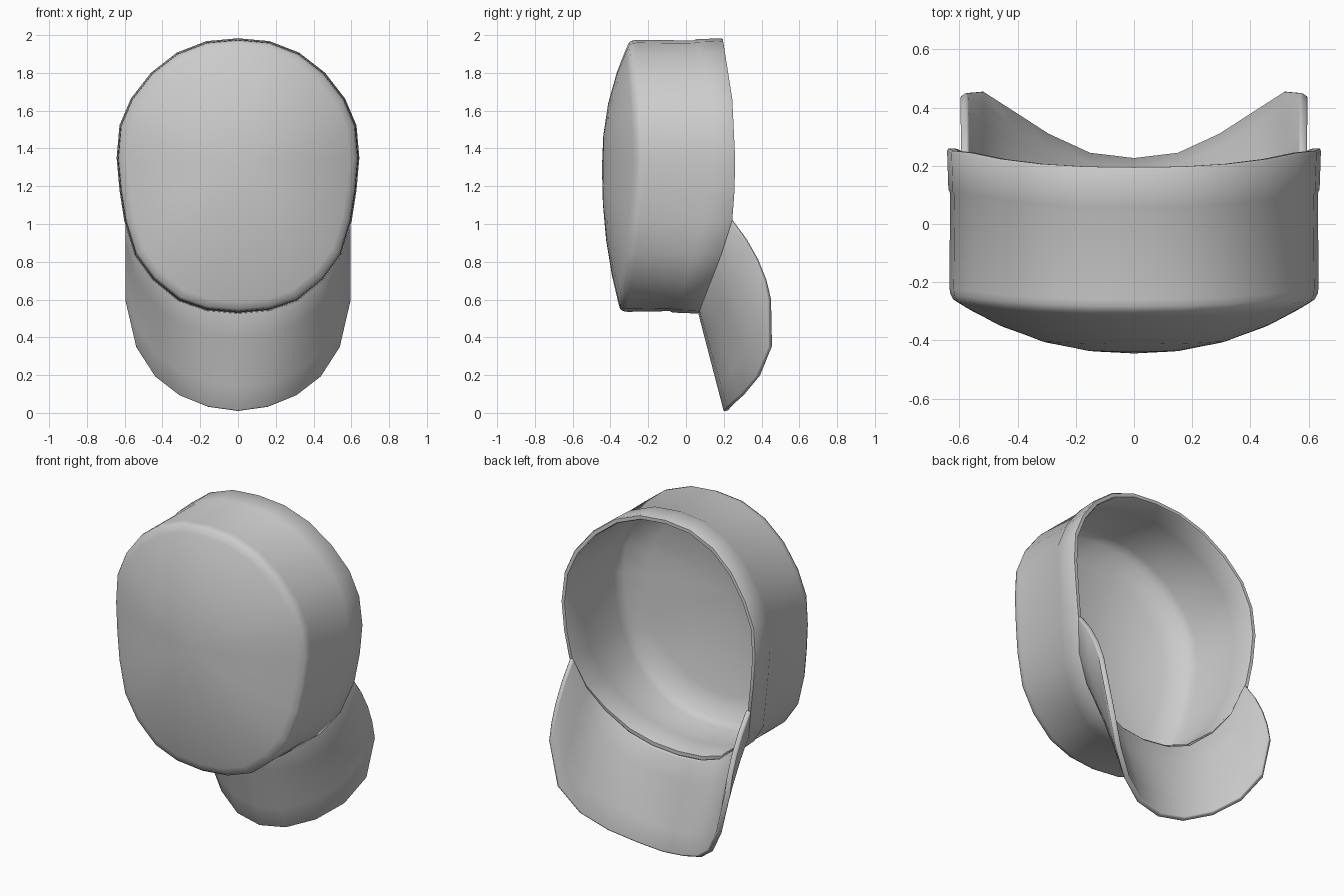
import bpy, bmesh

if "Cube" in bpy.data.objects:
    bpy.data.objects.remove(bpy.data.objects["Cube"])

# Half outline of the crown (x, z), from the top round to the visor side
HALF = [(0, 1.975), (.165, 1.96), (.32, 1.90), (.455, 1.795), (.56, 1.66), (.62, 1.52), (.635, 1.35),
        (.62, 1.18), (.595, 1.02), (.54, .84), (.445, .71), (.31, .60), (.165, .55), (0, .535)]
OUT = HALF + [(-x, z) for x, z in HALF[-2:0:-1]]
CZ = 1.3


def lerp_table(table, z):
    for (z0, a), (z1, b) in zip(table, table[1:]):
        if z <= z1:
            return a + (b - a) * (z - z0) / (z1 - z0)
    return table[-1][1]


def edge_y(z):   # where the wall turns into the domed face
    return lerp_table([(.535, -.345), (.84, -.30), (1.1, -.265), (1.35, -.25), (1.66, -.265), (1.975, -.295)], z)


def rim_y(z):    # opening edge
    return lerp_table([(.535, .07), (.60, .095), (.71, .138), (.84, .188), (1.02, .245), (1.18, .257),
                       (1.35, .26), (1.66, .245), (1.975, .195)], z)


def finish(name, bm, angle):
    me = bpy.data.meshes.new(name)
    bm.to_mesh(me)
    bm.free()
    ob = bpy.data.objects.new(name, me)
    bpy.context.collection.objects.link(ob)
    bpy.ops.object.select_all(action='DESELECT')
    ob.select_set(True)
    bpy.context.view_layer.objects.active = ob
    bpy.ops.object.shade_smooth_by_angle(angle=angle)
    return ob


def ring(bm, s, fy):
    return [bm.verts.new((x * s, fy(z), CZ + (z - CZ) * s)) for x, z in OUT]


def dome(s, shift):
    return lambda z: edge_y(z) + (-.445 - edge_y(z)) * (1 - s ** 2.2) + shift


# Crown: outer dome, wall, raised band, rolled rim, then the lining
bm = bmesh.new()
rings = [ring(bm, s, dome(s, 0)) for s in (.25, .5, .75, .93, .98)]
for s, f in [(.995, lambda z: edge_y(z) + .012),
             (1.0, lambda z: edge_y(z) + .035),
             (.995, lambda z: rim_y(z) - .155),
             (1.005, lambda z: rim_y(z) - .140),
             (1.012, lambda z: rim_y(z) - .008),
             (1.005, rim_y),
             (.975, rim_y),
             (.968, lambda z: rim_y(z) - .008),
             (.965, lambda z: rim_y(z) - .15),
             (.965, lambda z: edge_y(z) + .06)]:
    rings.append(ring(bm, s, f))
rings += [ring(bm, s, dome(s, .025)) for s in (.93, .75, .5, .25)]
n = len(OUT)
for a, b in zip(rings, rings[1:]):
    for i in range(n):
        j = (i + 1) % n
        bm.faces.new((a[i], a[j], b[j], b[i]))
for r, y in ((rings[0], -.445), (rings[-1], -.42)):
    c = bm.verts.new((0, y, CZ))
    for i in range(n):
        bm.faces.new((r[i], r[(i + 1) % n], c))
bmesh.ops.recalc_face_normals(bm, faces=bm.faces[:])
finish("cap_crown", bm, .9)

# Visor: curved sheet lofted from the lower rim to its rounded outer edge
TIP = [(.6, .435, .6), (.54, .44, .345), (.44, .375, .19), (.31, .29, .09), (.16, .22, .03), (0, .2, .008)]
BULGE = [.037, .022, .01, .004, 0, 0]
STEPS = 4
cols = []
for (x, z), tip, bulge in zip(HALF[8:], TIP, BULGE):
    root = (x * 1.005, rim_y(z) - .006, CZ + (z - CZ) * 1.005)
    col = []
    for k in range(STEPS + 1):
        t = k / STEPS
        p = [a + (b - a) * t for a, b in zip(root, tip)]
        p[1] += bulge * 4 * t * (1 - t)
        col.append(p)
    cols.append(col)
cols += [[(-p[0], p[1], p[2]) for p in c] for c in cols[-2::-1]]
bm = bmesh.new()
grid = [[bm.verts.new(p) for p in c] for c in cols]
for a, b in zip(grid, grid[1:]):
    for k in range(STEPS):
        bm.faces.new((a[k], b[k], b[k + 1], a[k + 1]))
visor = finish("visor", bm, .9)
m = visor.modifiers.new("thickness", 'SOLIDIFY')
m.thickness, m.offset = .03, -1
m = visor.modifiers.new("soft_rim", 'BEVEL')
m.width, m.segments, m.limit_method, m.angle_limit = .008, 2, 'ANGLE', 1.0
